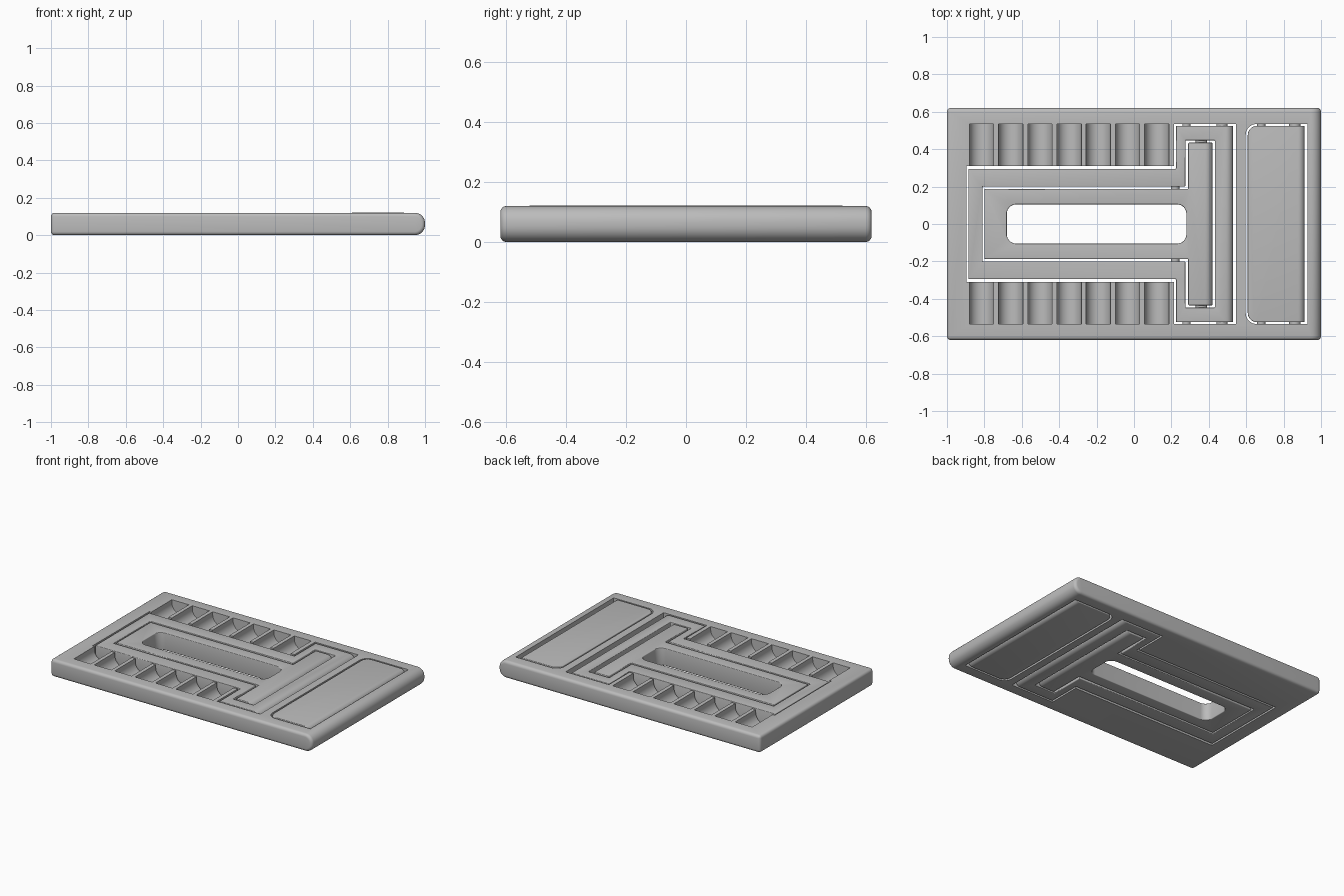
import bpy
import bmesh
from math import pi
from mathutils import Matrix

if "Cube" in bpy.data.objects:
    bpy.data.objects.remove(bpy.data.objects["Cube"], do_unlink=True)

H = 0.12
grey = bpy.data.materials.new("plain grey")
grey.use_nodes = True
colour = (0.5, 0.5, 0.5, 1)
grey.diffuse_color = colour
grey.node_tree.nodes["Principled BSDF"].inputs["Base Color"].default_value = colour


def finish(name, bm):
    bmesh.ops.recalc_face_normals(bm, faces=bm.faces)
    mesh = bpy.data.meshes.new(name)
    bm.to_mesh(mesh)
    bm.free()
    obj = bpy.data.objects.new(name, mesh)
    bpy.context.collection.objects.link(obj)
    mesh.materials.append(grey)
    return obj


def mirrored(half):
    """Close an outline given for positive y."""
    return half + [(x, -y) for x, y in reversed(half)]


def prism(name, outline, z0, z1, round_x=None, radius=0.04, corner_x=None, corner=0.05):
    """Extrude an outline; round upright corners at corner_x and cross edges at round_x."""
    bm = bmesh.new()
    face = bm.faces.new([bm.verts.new((x, y, z0)) for x, y in outline])
    ext = bmesh.ops.extrude_face_region(bm, geom=[face])
    top = [g for g in ext["geom"] if isinstance(g, bmesh.types.BMVert)]
    bmesh.ops.translate(bm, verts=top, vec=(0, 0, z1 - z0))

    def bevel(test, r):
        edges = [e for e in bm.edges if test(*e.verts)]
        bmesh.ops.bevel(bm, geom=edges, offset=r, segments=8, profile=0.5, affect='EDGES')

    if corner_x:
        bevel(lambda a, b: abs(a.co.z - b.co.z) > 0.01
              and any(abs(a.co.x - x) < 0.001 for x in corner_x), corner)
    if round_x is not None:
        bevel(lambda a, b: abs(a.co.z - b.co.z) < 0.001
              and max(abs(v.co.x - round_x) for v in (a, b)) < 0.001, radius)
    return finish(name, bm)


def rod(name, x, y, z, r, length, r2=None):
    """A rod or cone frustum lying along y."""
    bm = bmesh.new()
    bmesh.ops.create_cone(bm, cap_ends=True, segments=40, radius1=r,
                          radius2=r if r2 is None else r2, depth=length,
                          matrix=Matrix.Translation((x, y, z)) @ Matrix.Rotation(-pi / 2, 4, 'X'))
    return finish(name, bm)


def bake(obj):
    graph = bpy.context.evaluated_depsgraph_get()
    mesh = bpy.data.meshes.new_from_object(obj.evaluated_get(graph))
    obj.modifiers.clear()
    obj.data = mesh


def soften(obj, width):
    mod = obj.modifiers.new("edge", 'BEVEL')
    mod.width, mod.segments = width, 4
    mod.limit_method, mod.angle_limit = 'ANGLE', 0.8
    bake(obj)


def cut(obj, cutters):
    for c in cutters:
        mod = obj.modifiers.new("cut", 'BOOLEAN')
        mod.operation, mod.solver, mod.object = 'DIFFERENCE', 'EXACT', c
        bake(obj)
        bpy.data.objects.remove(c, do_unlink=True)


# Base plate with one fully rounded end
base = prism("base_plate", mirrored([(-1, 0.62), (1, 0.62)]), 0, H, round_x=1, radius=0.055)
soften(base, 0.02)
cutters = [
    prism("arm_opening", mirrored([(-0.895, 0.31), (0.215, 0.31), (0.215, 0.535),
                                   (0.545, 0.535)]), -0.1, 0.3),
    prism("panel_opening", mirrored([(0.597, 0.535), (0.927, 0.535)]), -0.1, 0.3,
          corner_x=[0.597], corner=0.06),
]

# Two rows of round-bottomed troughs
for side in (1, -1):
    for i in range(7):
        x = -0.815 + i * 0.156
        trough = rod("trough", x, side * 0.42, 0.1, 0.065, 0.23)
        mouth = prism("trough_mouth", [(x - 0.065, side * 0.305), (x + 0.065, side * 0.305),
                                       (x + 0.065, side * 0.535), (x - 0.065, side * 0.535)],
                      0.1, 0.3)
        cutters += [trough, mouth]
cut(base, cutters)

# Outer folding frame
outer = prism("outer_frame", mirrored([(-0.885, 0.295), (0.225, 0.295), (0.225, 0.525),
                                       (0.53, 0.525)]), 0, H, round_x=0.53)
cut(outer, [prism("frame_opening", mirrored([(-0.81, 0.2), (0.275, 0.2), (0.275, 0.447),
                                             (0.432, 0.447)]), -0.1, 0.3)])
soften(outer, 0.005)

# Inner folding T-shaped frame with a long slot
inner = prism("inner_frame", mirrored([(-0.8, 0.187), (0.29, 0.187), (0.29, 0.435),
                                       (0.42, 0.435)]), 0, H, round_x=0.42)
cut(inner, [prism("slot", mirrored([(-0.68, 0.105), (0.28, 0.105)]), -0.1, 0.3,
                  corner_x=[-0.68, 0.28])])
soften(inner, 0.005)

# Flip-up panel
panel = prism("flip_panel", mirrored([(0.608, 0.525), (0.912, 0.525)]), 0, H + 0.002,
              round_x=0.912, radius=0.035, corner_x=[0.608])
soften(panel, 0.005)
parts = [base, outer, inner, panel]

# Hinge pins bridging the gaps on both sides
for side, tag in ((1, "back"), (-1, "front")):
    for part, x, y in (("outer", 0.47, 0.53), ("inner", 0.36, 0.44), ("panel", 0.86, 0.53)):
        parts.append(rod(part + "_hinge_" + tag, x, side * y, H / 2, 0.03, 0.03))
    for part, x, y in (("outer", 0.28, 0.53), ("inner", 0.22, 0.193), ("panel", 0.68, 0.53)):
        parts.append(rod(part + "_catch_" + tag, x, side * y, H / 2, 0.022, 0.024))

for obj in parts:
    bpy.ops.object.select_all(action='DESELECT')
    obj.select_set(True)
    bpy.context.view_layer.objects.active = obj
    bpy.ops.object.shade_smooth_by_angle(angle=0.6)
